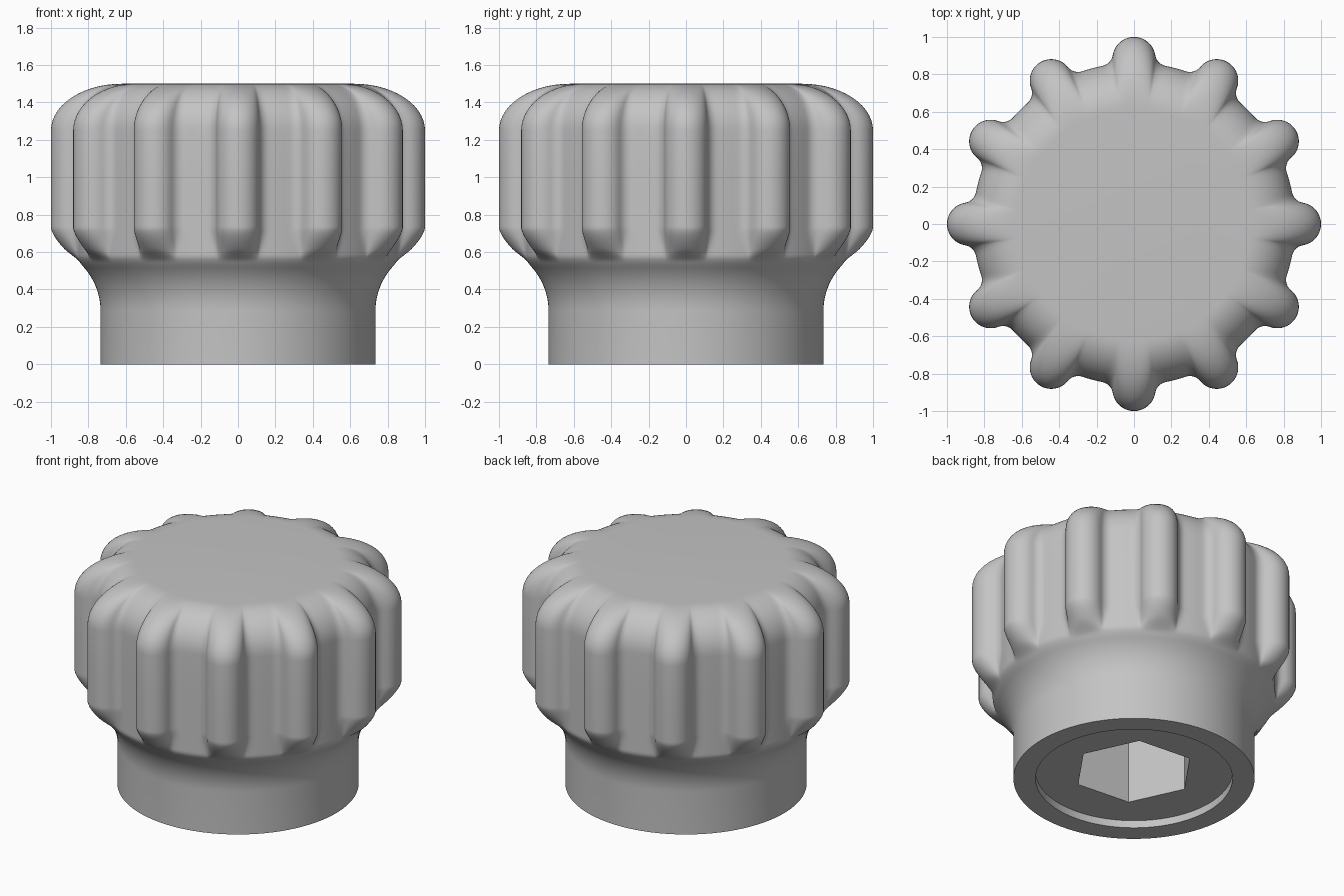
import bpy, bmesh, math

if "Cube" in bpy.data.objects:
    bpy.data.objects.remove(bpy.data.objects["Cube"], do_unlink=True)

LOBES = 12
BASE, LOBE_C, LOBE_R, FILLET = 0.862, 0.885, 0.115, 0.07
AMP = LOBE_C + LOBE_R - BASE
NECK_R, NECK_Z, FLARE = 0.735, 0.285, 0.35

grey = bpy.data.materials.new("grey plastic")
grey.use_nodes = True
colour = (0.55, 0.55, 0.55, 1)
grey.diffuse_color = colour
grey.node_tree.nodes["Principled BSDF"].inputs["Base Color"].default_value = colour


def arc(cx, cy, r, a0, a1, n):
    """Points of an arc as (polar angle, radius) pairs."""
    pts = []
    for i in range(n):
        a = a0 + (a1 - a0) * i / n
        x, y = cx + r * math.cos(a), cy + r * math.sin(a)
        pts.append((math.atan2(y, x), math.hypot(x, y)))
    return pts


def grip_section():
    """Round lobes blended by fillets into a circular body."""
    d = BASE + FILLET
    phi = math.acos((LOBE_C**2 + d**2 - (LOBE_R + FILLET)**2) / (2 * LOBE_C * d))
    fx, fy = d * math.cos(phi), d * math.sin(phi)
    touch = math.atan2(fy, fx - LOBE_C)
    half_step = math.pi / LOBES
    half = arc(LOBE_C, 0, LOBE_R, 0, touch, 9)
    half += arc(fx, fy, FILLET, touch + math.pi, phi + math.pi, 6)
    half += arc(0, 0, BASE, phi, half_step, 2)
    lobe = half + [(half_step, BASE)] + [(-a, r) for a, r in half[:0:-1]]
    section = []
    for k in range(LOBES):
        for i, (a, r) in enumerate(lobe):
            turn = 2 * half_step * (k + (1 if i > len(half) else 0))
            section.append((a + turn, max(0, (r - BASE) / AMP)))
    return section


def neck(z):
    dz = max(0, z - NECK_Z)
    if dz >= FLARE * 0.98:
        return 9
    return NECK_R + FLARE - math.sqrt(FLARE**2 - dz**2)


def soft_min(a, b, k=0.04):
    h = max(k - abs(a - b), 0)
    return min(a, b) - h * h / (4 * k)


def radius(z, lobe, f):
    """Outer radius at a height; f is the top rounding factor."""
    if f < 1:
        return 0.62 + (BASE - 0.62) * f + AMP * f * lobe ** (1 + 1.2 * (1 - f))
    h = min(1, max(0, (0.73 - z) / 0.175))
    g = 1 - h ** 1.5
    return soft_min(neck(z), BASE + AMP * g * lobe ** (1 + 1.2 * (1 - g)))


# Knob body: stacked rings from the underside recess to the flat top
section = grip_section()
rings = [[(0.6, 0.05)] * len(section), [(0.6, 0)] * len(section)]
heights = [0, NECK_Z] + [NECK_Z + 0.02 * i for i in range(1, 12)]
heights += [0.515 + 0.0125 * i for i in range(19)] + [1.0, 1.25]
levels = [(z, 1) for z in heights]
for i in range(1, 15):
    t = math.pi / 2 * i / 14
    levels.append((1.25 + 0.25 * math.sin(t), math.cos(t)))
for z, f in levels:
    rings.append([(radius(z, lobe, f), z) for _, lobe in section])

bm = bmesh.new()
loops = []
for ring in rings:
    loops.append([bm.verts.new((r * math.sin(a), -r * math.cos(a), z))
                  for (a, _), (r, z) in zip(section, ring)])
n = len(section)
for low, high in zip(loops, loops[1:]):
    for i in range(n):
        j = (i + 1) % n
        bm.faces.new((low[i], low[j], high[j], high[i]))
bm.faces.new(loops[-1])
bm.faces.new(loops[0][::-1])
bmesh.ops.recalc_face_normals(bm, faces=bm.faces)
mesh = bpy.data.meshes.new("knob_body")
bm.to_mesh(mesh)
bm.free()
mesh.materials.append(grey)
knob = bpy.data.objects.new("knob_body", mesh)
bpy.context.collection.objects.link(knob)

# Hexagonal socket cut up into the underside
bpy.ops.mesh.primitive_cylinder_add(vertices=6, radius=0.375, depth=1.2,
                                    location=(0, 0, 0.25))
cutter = bpy.context.object
cutter.name = "socket_cutter"
cutter.hide_render = True
cutter.rotation_euler.z = math.radians(25)
cutter.data.materials.append(grey)
cut = knob.modifiers.new("hex_socket", "BOOLEAN")
cut.operation = "DIFFERENCE"
cut.solver = "EXACT"
cut.object = cutter
bpy.ops.object.select_all(action="DESELECT")
knob.select_set(True)
bpy.context.view_layer.objects.active = knob
bpy.ops.object.modifier_apply(modifier=cut.name)
bpy.data.objects.remove(cutter, do_unlink=True)
bpy.ops.object.shade_smooth_by_angle(angle=math.radians(40))
